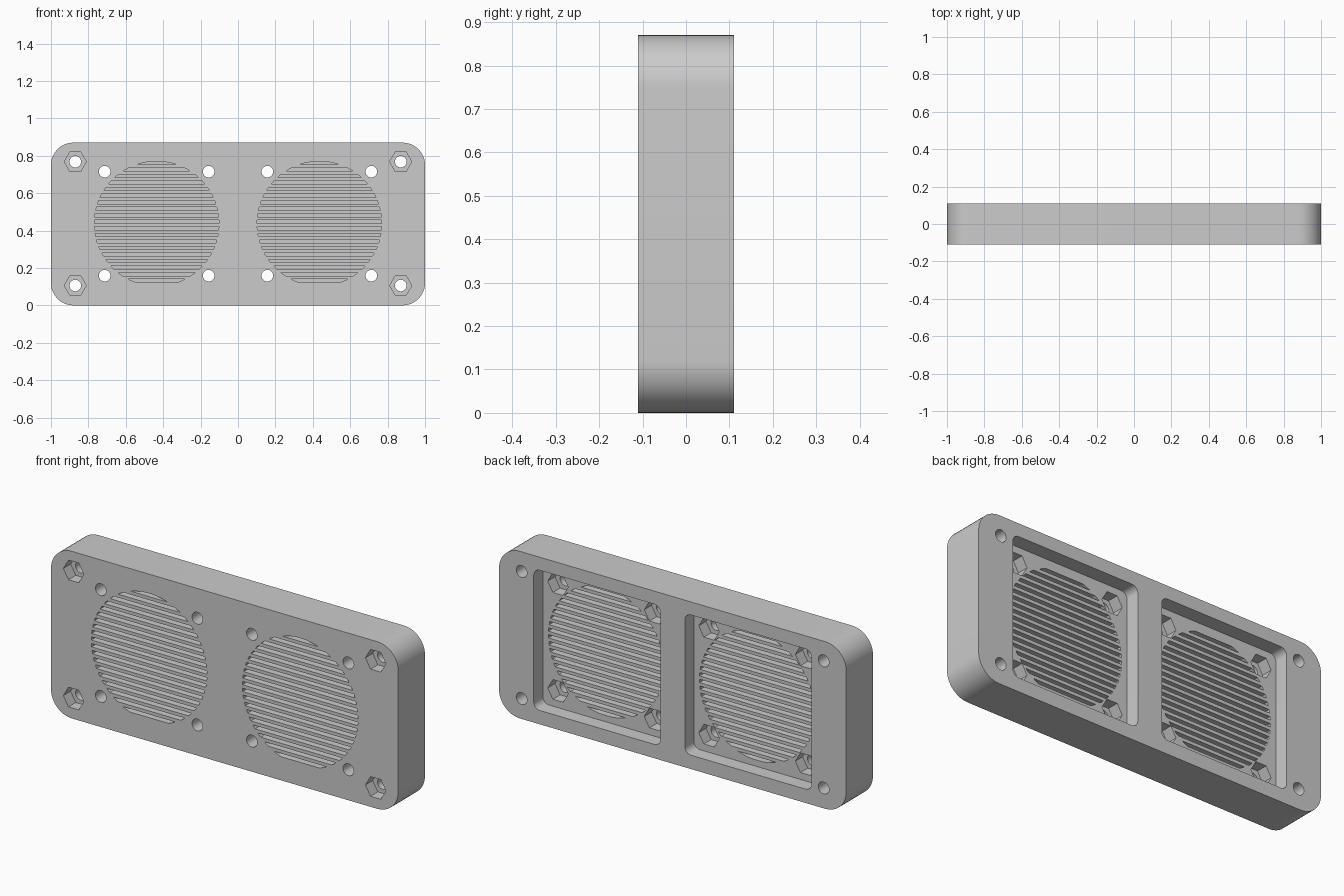
import bpy, bmesh, math

if "Cube" in bpy.data.objects:
    bpy.data.objects.remove(bpy.data.objects["Cube"])

MID_Z = 0.437            # height of the centre line
FRONT, BACK = -0.11, 0.11
FLOOR = 0.035            # pocket floor, open towards the back
FAN_X, FAN_R = 0.435, 0.333
PITCH = 0.035


def rounded_rect(cx, cz, hw, hh, r, n):
    pts = []
    for q, (sx, sz) in enumerate([(1, 1), (-1, 1), (-1, -1), (1, -1)]):
        for i in range(n + 1):
            a = math.pi / 2 * (q + i / n)
            pts.append((cx + sx * (hw - r) + r * math.cos(a),
                        cz + sz * (hh - r) + r * math.sin(a)))
    return pts


def ngon(cx, cz, r, n):
    return [(cx + r * math.cos(2 * math.pi * i / n),
             cz + r * math.sin(2 * math.pi * i / n)) for i in range(n)]


def circle_band(cx, cz, r, low, high, n=6):
    """Slice of a disc between two heights relative to its centre."""
    a0 = math.asin(max(-1, low / r))
    a1 = math.asin(min(1, high / r))
    right = [a0 + (a1 - a0) * i / n for i in range(n + 1)]
    pts = [(r * math.cos(a), r * math.sin(a)) for a in right]
    pts += [(-x, z) for x, z in reversed(pts)]
    clean = [p for i, p in enumerate(pts) if math.dist(p, pts[i - 1]) > 1e-5]
    return [(cx + x, cz + z) for x, z in clean]


def prisms(name, shapes):
    """One object from outlines in x and z, each extruded along y."""
    bm = bmesh.new()
    for pts, y0, y1 in shapes:
        face = bm.faces.new([bm.verts.new((x, y0, z)) for x, z in pts])
        top = bmesh.ops.extrude_face_region(bm, geom=[face])["geom"]
        bmesh.ops.translate(bm, vec=(0, y1 - y0, 0),
                            verts=[v for v in top if isinstance(v, bmesh.types.BMVert)])
    bmesh.ops.recalc_face_normals(bm, faces=bm.faces)
    mesh = bpy.data.meshes.new(name)
    bm.to_mesh(mesh)
    bm.free()
    ob = bpy.data.objects.new(name, mesh)
    bpy.context.collection.objects.link(ob)
    return ob


def cut(target, name, shapes):
    cutter = prisms(name, shapes)
    cutter.hide_render = True
    mod = target.modifiers.new(name, "BOOLEAN")
    mod.operation, mod.solver, mod.object = "DIFFERENCE", "EXACT", cutter
    bpy.context.view_layer.objects.active = target
    bpy.ops.object.modifier_apply(modifier=name)
    bpy.data.objects.remove(cutter)


# Housing block with rounded corners
housing = prisms("speaker_housing",
                 [(rounded_rect(0, MID_Z, 1.0, 0.435, 0.12, 12), FRONT, BACK)])
housing.location.z = -0.002

# Positions of the mounting bolts and the fan bolts
corners = [(sx * 0.87, MID_Z + sz * 0.331) for sx in (-1, 1) for sz in (-1, 1)]
fan_bolts = [(side * FAN_X + sx * 0.278, MID_Z + sz * 0.278)
             for side in (-1, 1) for sx in (-1, 1) for sz in (-1, 1)]

# Square pockets in the back
cut(housing, "pockets", [(rounded_rect(s * FAN_X, MID_Z, 0.365, 0.365, 0.035, 6), FLOOR, 0.2)
                         for s in (-1, 1)])

# Bolt holes and hexagonal nut recesses
cut(housing, "bolt_holes", [(ngon(x, z, 0.031, 24), -0.2, 0.2) for x, z in corners + fan_bolts])
cut(housing, "nut_recesses",
    [(ngon(x, z, 0.059, 6), -0.2, FRONT + 0.06) for x, z in corners]
    + [(ngon(x, z, 0.059, 6), FLOOR - 0.06, 0.2) for x, z in fan_bolts])

# Round grilles: front and back slots staggered by half a pitch
middle = (FRONT + FLOOR) / 2
slots = []
for s in (-1, 1):
    for k in range(-1, 19):
        low = -0.314 + k * PITCH
        for offset, y0, y1 in ((0, -0.2, middle - 0.001), (PITCH / 2, middle + 0.001, 0.08)):
            a = max(low + offset, -FAN_R)
            b = min(low + offset + PITCH / 2, FAN_R)
            if b - a > 0.002:
                slots.append((circle_band(s * FAN_X, MID_Z, FAN_R, a, b), y0, y1))
cut(housing, "grille_slots", slots)

# Plain grey finish
grey = bpy.data.materials.new("light_grey")
grey.use_nodes = True
colour = (0.6, 0.6, 0.6, 1)
grey.diffuse_color = colour
grey.node_tree.nodes["Principled BSDF"].inputs["Base Color"].default_value = colour
housing.data.materials.clear()
housing.data.materials.append(grey)
for poly in housing.data.polygons:
    poly.material_index = 0

# Smooth rounding with crisp edges
bpy.ops.object.select_all(action="DESELECT")
housing.select_set(True)
bpy.context.view_layer.objects.active = housing
bpy.ops.object.shade_smooth_by_angle(angle=math.radians(30))
